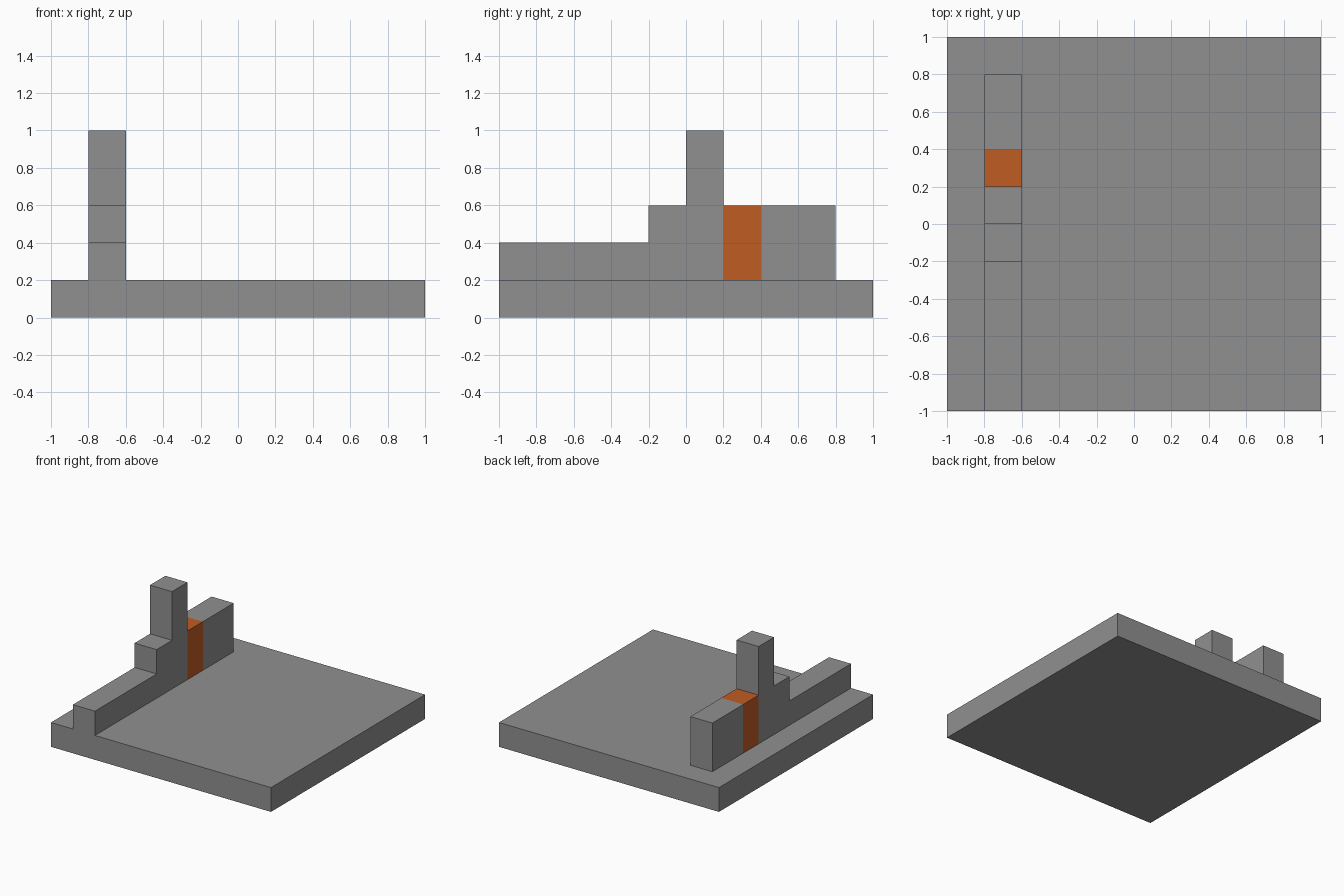
import bpy
import bmesh

cube = bpy.data.objects.get("Cube")
if cube:
    bpy.data.objects.remove(cube, do_unlink=True)


def make_material(name, rgb):
    mat = bpy.data.materials.new(name)
    mat.use_nodes = True
    colour = (*rgb, 1.0)
    mat.diffuse_color = colour
    mat.node_tree.nodes["Principled BSDF"].inputs["Base Color"].default_value = colour
    return mat


def extrude_profile(name, profile, x_min, x_max, mat):
    """Extrude a side profile of (y, z) points along x."""
    bm = bmesh.new()
    face = bm.faces.new([bm.verts.new((x_min, y, z)) for y, z in profile])
    result = bmesh.ops.extrude_face_region(bm, geom=[face])
    moved = [g for g in result["geom"] if isinstance(g, bmesh.types.BMVert)]
    bmesh.ops.translate(bm, verts=moved, vec=(x_max - x_min, 0, 0))
    bmesh.ops.recalc_face_normals(bm, faces=bm.faces)
    mesh = bpy.data.meshes.new(name)
    bm.to_mesh(mesh)
    bm.free()
    mesh.materials.append(mat)
    obj = bpy.data.objects.new(name, mesh)
    bpy.context.collection.objects.link(obj)
    return obj


def rectangle(y0, y1, z0, z1):
    return [(y0, z0), (y1, z0), (y1, z1), (y0, z1)]


grey = make_material("stone grey", (0.28, 0.28, 0.28))
orange = make_material("burnt orange", (0.53, 0.107, 0.017))

# Base slab
FLOOR = 0.2
extrude_profile("base_slab", rectangle(-1, 1, 0, FLOOR), -1, 1, grey)

# Wall along one side: stepped front with tower, orange block, rear block
WALL = (-0.8, -0.6)
stepped = [(-1, FLOOR), (0.2, FLOOR), (0.2, 1), (0, 1),
           (0, 0.6), (-0.2, 0.6), (-0.2, 0.4), (-1, 0.4)]
extrude_profile("stepped_wall", stepped, *WALL, grey)
extrude_profile("orange_block", rectangle(0.2, 0.4, FLOOR, 0.6), *WALL, orange)
extrude_profile("rear_wall", rectangle(0.4, 0.8, FLOOR, 0.6), *WALL, grey)
